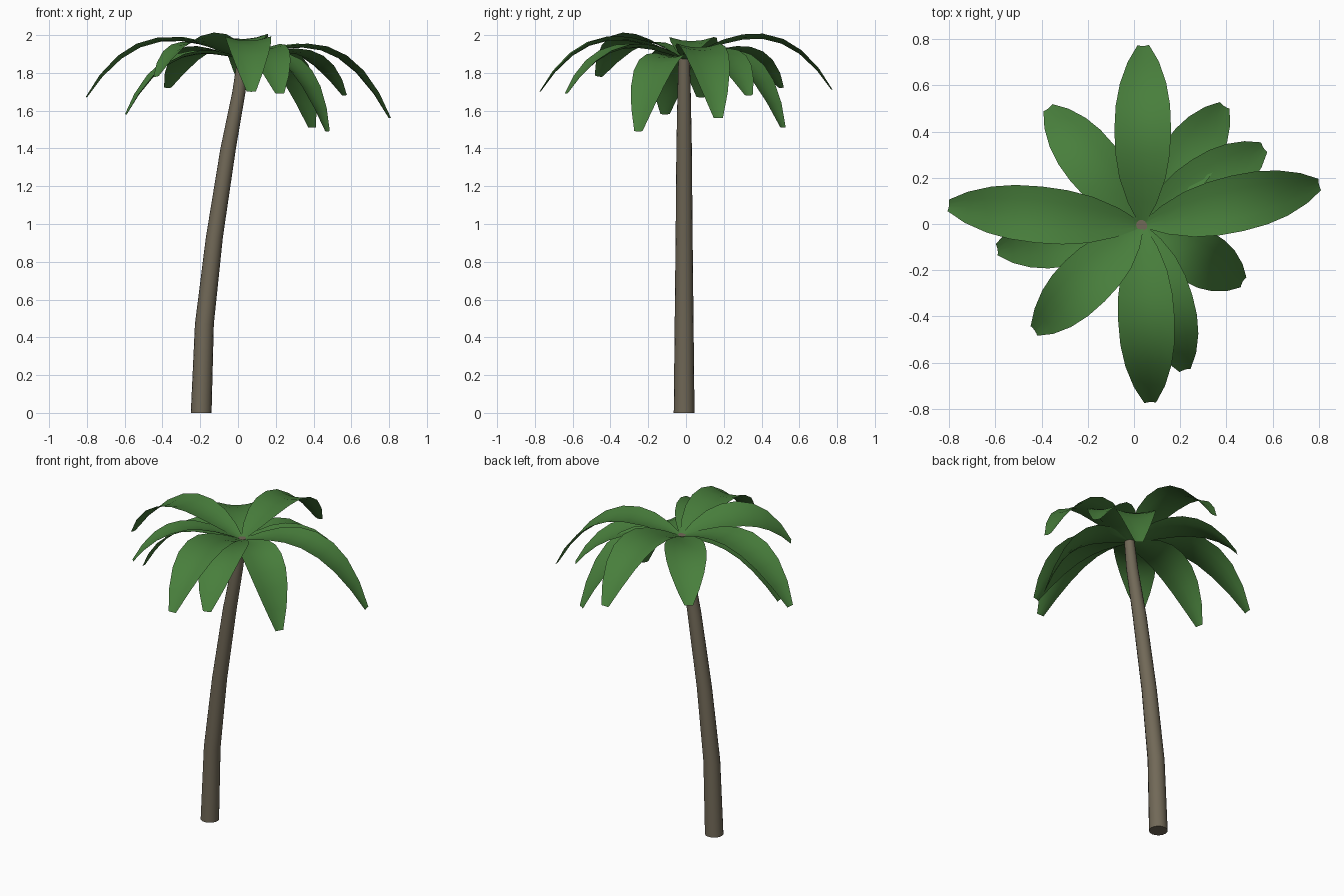
import bpy
import bmesh
from math import cos, sin, tau
from mathutils import Vector

cube = bpy.data.objects.get("Cube")
if cube:
    bpy.data.objects.remove(cube, do_unlink=True)


def make_material(name, color):
    mat = bpy.data.materials.new(name)
    mat.use_nodes = True
    mat.diffuse_color = (*color, 1)
    mat.node_tree.nodes["Principled BSDF"].inputs["Base Color"].default_value = (*color, 1)
    return mat


def add_object(name, bm, mat):
    mesh = bpy.data.meshes.new(name)
    bm.to_mesh(mesh)
    bm.free()
    mesh.materials.append(mat)
    obj = bpy.data.objects.new(name, mesh)
    bpy.context.collection.objects.link(obj)
    bpy.ops.object.select_all(action='DESELECT')
    obj.select_set(True)
    bpy.context.view_layer.objects.active = obj
    bpy.ops.object.shade_smooth_by_angle(angle=0.8)
    return obj


def bridge(bm, rows, closed):
    for a, b in zip(rows, rows[1:]):
        n = len(a)
        for i in range(n if closed else n - 1):
            j = (i + 1) % n
            bm.faces.new((a[i], a[j], b[j], b[i]))


leaf_green = make_material("leaf green", (0.065, 0.21, 0.045))
bark_brown = make_material("bark brown", (0.165, 0.14, 0.096))

# Leaning, tapering trunk: (x, z, radius)
TRUNK = [(-0.195, 0, 0.055), (-0.178, 0.47, 0.05), (-0.125, 0.93, 0.045),
         (-0.052, 1.4, 0.041), (0.005, 1.7, 0.035), (0.027, 1.88, 0.03)]
SIDES = 16
bm = bmesh.new()
rings = [[bm.verts.new((x + r * cos(tau * i / SIDES), -0.01 + r * sin(tau * i / SIDES), z))
          for i in range(SIDES)] for x, z, r in TRUNK]
bridge(bm, rings, True)
bm.faces.new(rings[0][::-1])
bm.faces.new(rings[-1])
add_object("trunk", bm, bark_brown)

# Leaf outline: (fraction of length, width)
OUTLINE = [(0, 0.02), (0.13, 0.125), (0.27, 0.2), (0.4, 0.235), (0.53, 0.245),
           (0.66, 0.235), (0.78, 0.2), (0.9, 0.135), (1, 0.05)]
CROWN = Vector((0.035, -0.005, 1.87))
ACROSS = [-1, -0.5, 0, 0.5, 1]


def add_frond(name, tip, rise, roll):
    """Arching leaf with a shallow channel along its middle."""
    span = Vector(tip) - CROWN
    flat = Vector((span.x, span.y, 0))
    side = Vector((-span.y, span.x, 0)).normalized()
    up = Vector((0, 0, 1))
    drop = span.z - rise
    bm = bmesh.new()
    rows = []
    for t, width in OUTLINE:
        centre = CROWN + flat * t + up * (rise * t + drop * t ** 3)
        tangent = flat + up * (rise + 3 * drop * t * t)
        normal = tangent.cross(side).normalized()
        rows.append([bm.verts.new(centre + side * (s * width / 2)
                                  + normal * (width * (0.09 * s * s + roll * s / 2)))
                     for s in ACROSS])
    bridge(bm, rows, False)
    bmesh.ops.recalc_face_normals(bm, faces=bm.faces[:])
    if sum(f.normal.z for f in bm.faces) < 0:
        bmesh.ops.reverse_faces(bm, faces=bm.faces[:])
    add_object(name, bm, leaf_green)


# Crown of fronds: tip position, initial rise, sideways roll
FRONDS = [
    ((-0.8, 0.08, 1.67), 0.33, 0),
    ((-0.59, -0.11, 1.58), 0.14, 0),
    ((-0.43, -0.46, 1.78), 0.29, 0.2),
    ((-0.37, 0.5, 1.72), 0.18, 0),
    ((0.04, 0.77, 1.71), 0.35, -0.05),
    ((0.39, 0.51, 1.51), 0.16, 0),
    ((0.56, 0.33, 1.68), 0.15, 0),
    ((0.8, 0.17, 1.56), 0.25, 0),
    ((0.47, -0.25, 1.49), 0.1, 0),
    ((0.22, -0.63, 1.69), 0.22, 0),
    ((0.07, -0.77, 1.7), 0.33, 0),
]
for index, (tip, rise, roll) in enumerate(FRONDS, 1):
    add_frond(f"frond_{index}", tip, rise, roll)
